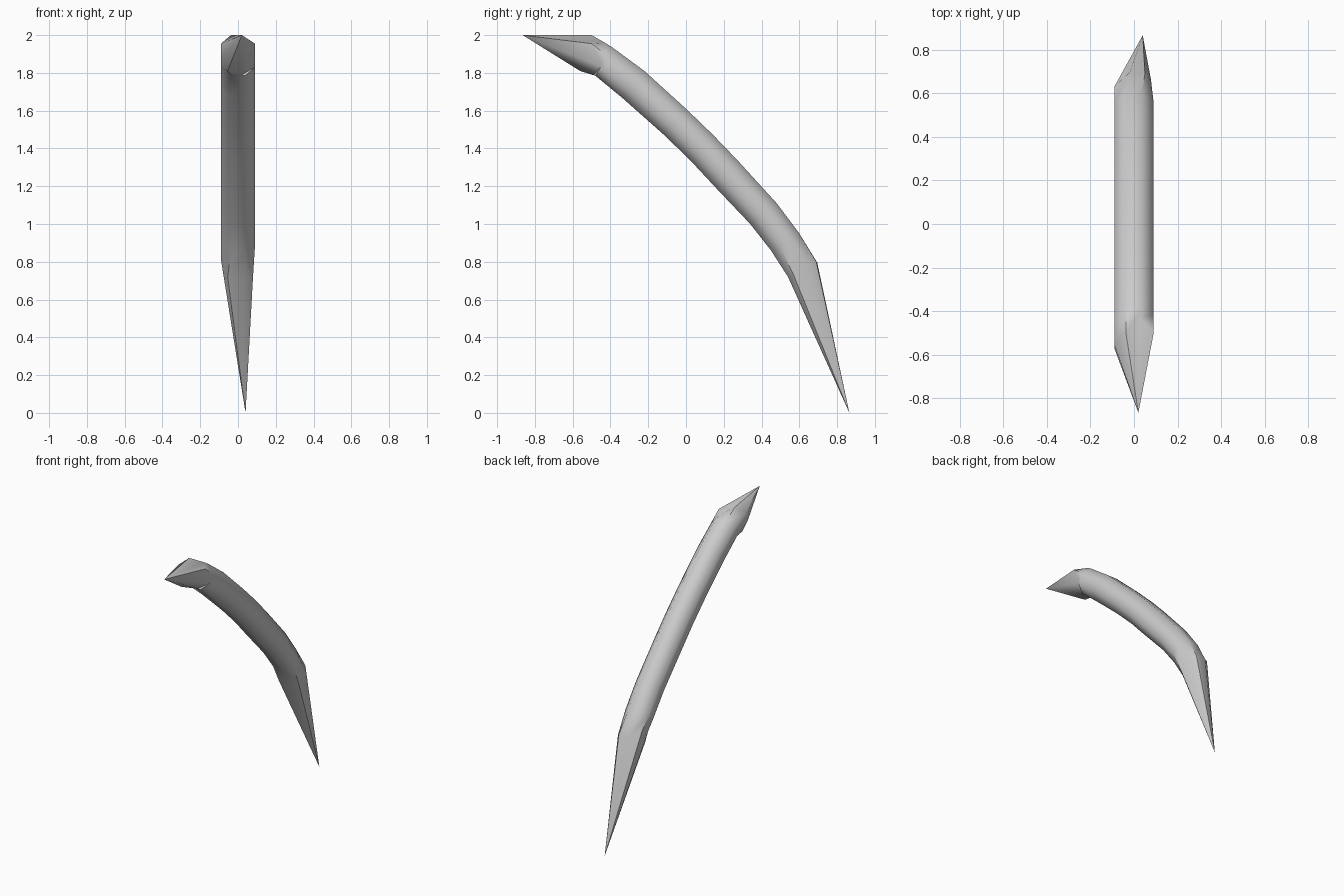
import bpy, bmesh, math
from mathutils import Vector

if "Cube" in bpy.data.objects:
    bpy.data.objects.remove(bpy.data.objects["Cube"])

# Octagon section: (x offset, position across thickness from -1 to 1)
OCT = [(0.037, 1), (0.09, 0.41), (0.09, -0.41), (0.037, -1),
       (-0.037, -1), (-0.09, -0.41), (-0.09, 0.41), (-0.037, 1)]

# Outer and inner side points of the curved shaft: (y, z), (y, z)
PROFILE = [((-0.39, 1.935), (-0.48, 1.785)),
           ((-0.22, 1.81), (-0.34, 1.67)),
           ((0.00, 1.61), (-0.12, 1.475)),
           ((0.14, 1.475), (0.02, 1.34)),
           ((0.27, 1.34), (0.15, 1.20)),
           ((0.48, 1.11), (0.34, 1.00)),
           ((0.60, 0.95), (0.45, 0.86))]


def section(outer, inner):
    a, b = Vector(outer), Vector(inner)
    mid, half = (a + b) / 2, (a - b) / 2
    return [(x, *(mid + half * t)) for x, t in OCT]


# Slightly irregular rings where the chiselled points begin
top_ring = [(0.03, -0.43, 1.96), (0.09, -0.50, 1.955), (0.09, -0.44, 1.83), (0.02, -0.49, 1.79),
            (-0.055, -0.56, 1.81), (-0.09, -0.57, 1.89), (-0.09, -0.55, 1.955), (-0.037, -0.50, 2.0)]
low_ring = [(0.05, 0.69, 0.80), (0.078, 0.66, 0.78), (0.08, 0.57, 0.73), (0.04, 0.54, 0.72),
            (-0.055, 0.54, 0.72), (-0.09, 0.56, 0.81), (-0.09, 0.63, 0.835), (-0.02, 0.695, 0.795)]
rings = [top_ring] + [section(*p) for p in PROFILE] + [low_ring]

# Loft the rings and close each end to its tip
bm = bmesh.new()
loops = [[bm.verts.new(p) for p in r] for r in rings]
tip_top = bm.verts.new((0.02, -0.865, 2.0))
tip_low = bm.verts.new((0.04, 0.865, 0.0))
for i in range(8):
    j = (i + 1) % 8
    for k, (r, s) in enumerate(zip(loops, loops[1:])):
        f = bm.faces.new((r[i], r[j], s[j], s[i]))
        f.smooth = True
    bm.faces.new((tip_top, loops[0][j], loops[0][i]))
    bm.faces.new((tip_low, loops[-1][i], loops[-1][j]))
bmesh.ops.recalc_face_normals(bm, faces=bm.faces)

mesh = bpy.data.meshes.new("curved_spike")
bm.to_mesh(mesh)
bm.free()
spike = bpy.data.objects.new("curved_spike", mesh)
bpy.context.collection.objects.link(spike)

# Soft shaft, crisp points
bpy.context.view_layer.objects.active = spike
spike.select_set(True)
bpy.ops.object.shade_smooth_by_angle(angle=math.radians(46))
